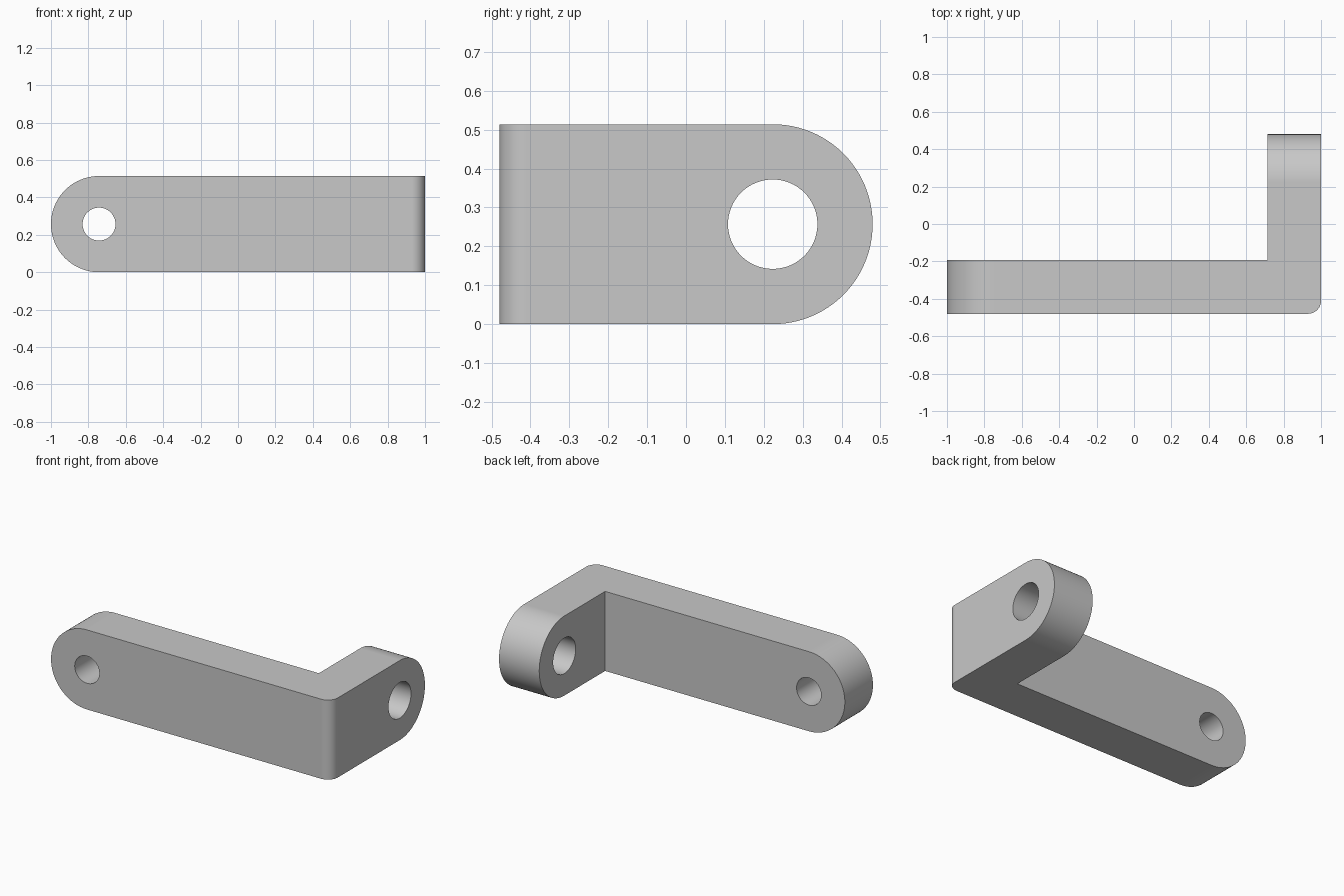
import bpy
import bmesh
from math import pi
from mathutils import Matrix

default = bpy.data.objects.get("Cube")
if default:
    bpy.data.objects.remove(default, do_unlink=True)

HEIGHT = 0.514
RADIUS = HEIGHT / 2
THICK = 0.287
BACK, FRONT = 0.48, -0.48

# Plain grey metal
grey = bpy.data.materials.new("grey metal")
grey.use_nodes = True
colour = (0.58, 0.58, 0.58, 1)
grey.diffuse_color = colour
grey.node_tree.nodes["Principled BSDF"].inputs["Base Color"].default_value = colour


def add_object(name, bm):
    bmesh.ops.recalc_face_normals(bm, faces=bm.faces)
    mesh = bpy.data.meshes.new(name)
    bm.to_mesh(mesh)
    bm.free()
    mesh.materials.append(grey)
    obj = bpy.data.objects.new(name, mesh)
    bpy.context.collection.objects.link(obj)
    return obj


def bevel_where(bm, test, offset, segments):
    edges = [e for e in bm.edges if all(test(v.co) for v in e.verts)]
    bmesh.ops.bevel(bm, geom=edges, offset=offset, segments=segments,
                    profile=0.5, affect='EDGES', clamp_overlap=True)


def drill(obj, location, radius, axis):
    # Cut a round hole through the arm along the given axis
    bm = bmesh.new()
    bmesh.ops.create_cone(bm, cap_ends=True, segments=64, radius1=radius,
                          radius2=radius, depth=THICK * 2,
                          matrix=Matrix.Translation(location) @ Matrix.Rotation(pi / 2, 4, axis))
    cutter = add_object("hole_cutter", bm)
    cutter.hide_render = True
    mod = obj.modifiers.new("hole", 'BOOLEAN')
    mod.operation = 'DIFFERENCE'
    mod.solver = 'EXACT'
    mod.object = cutter
    bpy.ops.object.modifier_apply(modifier=mod.name)
    bpy.data.objects.remove(cutter, do_unlink=True)


# L-shaped plan extruded to full height
plan = [(-1, FRONT), (1, FRONT), (1, BACK), (1 - THICK, BACK),
        (1 - THICK, FRONT + THICK), (-1, FRONT + THICK)]
bm = bmesh.new()
base = bm.faces.new([bm.verts.new((x, y, 0)) for x, y in plan])
top = bmesh.ops.extrude_face_region(bm, geom=[base])["geom"]
bmesh.ops.translate(bm, vec=(0, 0, HEIGHT),
                    verts=[g for g in top if isinstance(g, bmesh.types.BMVert)])
bmesh.ops.recalc_face_normals(bm, faces=bm.faces)


def level_edges(bm, axis, value):
    return [e for e in bm.edges
            if all(abs(v.co[axis] - value) < 1e-4 for v in e.verts)
            and abs(e.verts[0].co.z - e.verts[1].co.z) < 1e-4]


# Semicircular ends, then the rounded outer corner
for axis, value in ((0, -1), (1, BACK)):
    bmesh.ops.bevel(bm, geom=level_edges(bm, axis, value), offset=RADIUS - 0.0002,
                    segments=24, profile=0.5, affect='EDGES', clamp_overlap=True)
bevel_where(bm, lambda c: c.x > 0.999 and c.y < FRONT + 0.001, 0.07, 12)
bmesh.ops.remove_doubles(bm, verts=bm.verts, dist=0.001)
bracket = add_object("angle_bracket", bm)

bpy.context.view_layer.objects.active = bracket
bracket.select_set(True)

# Small hole in the long arm, large hole in the short arm
drill(bracket, (RADIUS - 1, FRONT + THICK / 2, RADIUS), 0.088, 'X')
drill(bracket, (1 - THICK / 2, BACK - RADIUS, RADIUS), 0.115, 'Y')

# Smooth curves, flat faces kept clean
bpy.ops.object.shade_smooth_by_angle(angle=pi / 6)
weighted = bracket.modifiers.new("clean_normals", 'WEIGHTED_NORMAL')
weighted.keep_sharp = True
